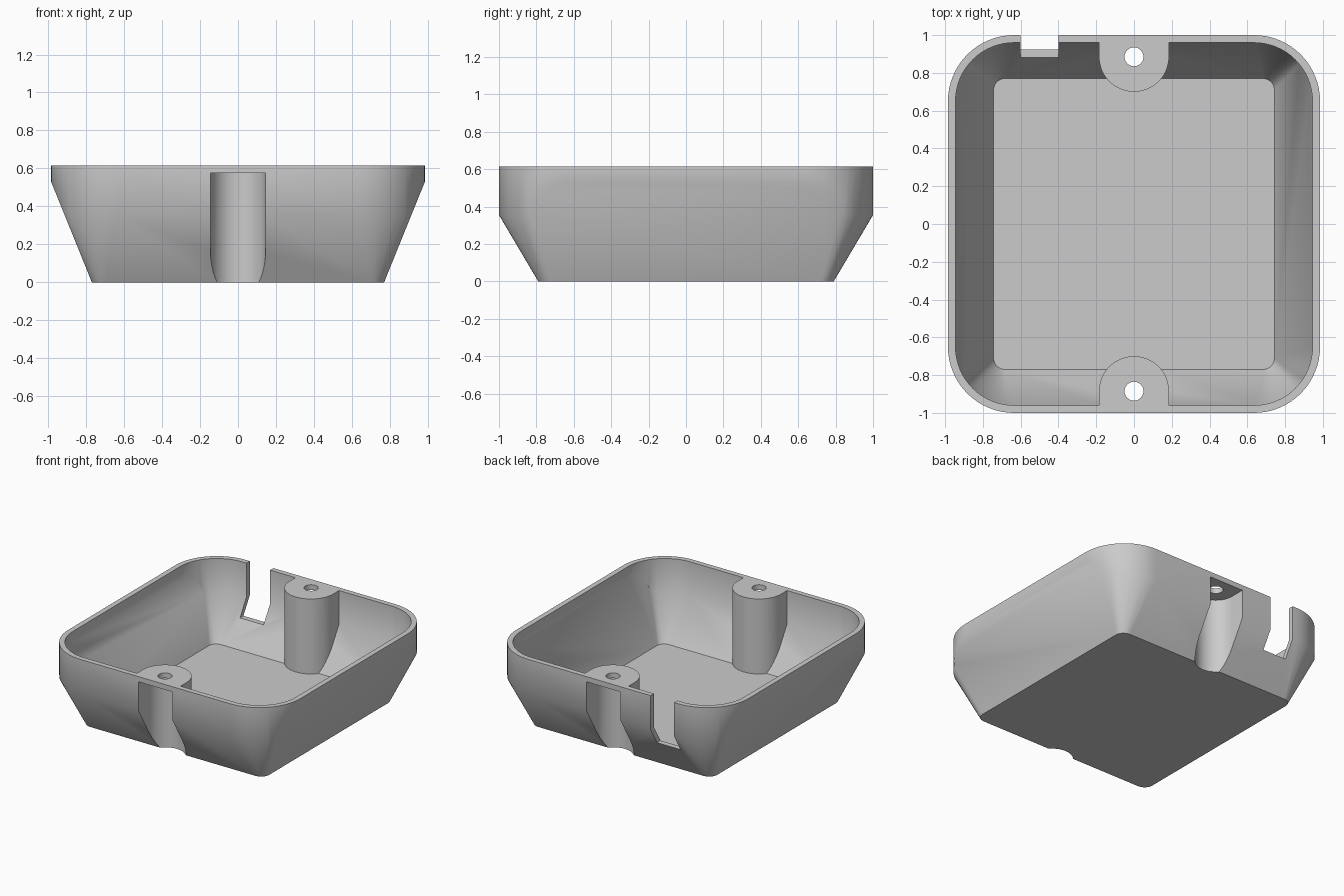
import bpy, bmesh, math

if "Cube" in bpy.data.objects:
    bpy.data.objects.remove(bpy.data.objects["Cube"], do_unlink=True)

TOP = 0.615      # rim height
WALL = 0.04      # wall and floor thickness
BOSS_Y = 0.885   # screw post centre
NOTHING_BELOW = -0.1

grey = bpy.data.materials.new("light_grey_plastic")
grey.use_nodes = True
COLOUR = (0.6, 0.6, 0.6, 1)
grey.diffuse_color = COLOUR
grey.node_tree.nodes["Principled BSDF"].inputs["Base Color"].default_value = COLOUR


def make_object(name, bm):
    bmesh.ops.recalc_face_normals(bm, faces=bm.faces)
    mesh = bpy.data.meshes.new(name)
    bm.to_mesh(mesh)
    bm.free()
    mesh.materials.append(grey)
    obj = bpy.data.objects.new(name, mesh)
    bpy.context.collection.objects.link(obj)
    return obj


def rounded_rect(hx, hy, r, steps=16):
    pts = []
    for quarter, (sx, sy) in enumerate([(1, 1), (-1, 1), (-1, -1), (1, -1)]):
        for i in range(steps + 1):
            a = (quarter + i / steps) * math.pi / 2
            pts.append((sx * (hx - r) + r * math.cos(a), sy * (hy - r) + r * math.sin(a)))
    return pts


def tub(name, foot, mouth, z0, z_front, z_side, z1):
    """Rounded block whose lower part tapers to a smaller foot."""
    bm = bmesh.new()
    for x, y in rounded_rect(*foot):
        bm.verts.new((x, y, z0))
    slope = (z_side - z0) / (mouth[0] - foot[0])
    for x, y in rounded_rect(*mouth):
        bm.verts.new((x, y, z1))
        bm.verts.new((x, y, max(z_front, z0 + (abs(x) - foot[0]) * slope)))
    hull = bmesh.ops.convex_hull(bm, input=bm.verts)
    loose = {g for g in hull["geom_interior"] + hull["geom_unused"]
             if isinstance(g, bmesh.types.BMVert)}
    bmesh.ops.delete(bm, geom=list(loose), context="VERTS")
    bmesh.ops.dissolve_limit(bm, angle_limit=0.004, verts=bm.verts, edges=bm.edges)
    return make_object(name, bm)


def prism(name, outline, z0, z1):
    bm = bmesh.new()
    base = bm.faces.new([bm.verts.new((x, y, z0)) for x, y in outline])
    up = bmesh.ops.extrude_face_region(bm, geom=[base])["geom"]
    bmesh.ops.translate(bm, vec=(0, 0, z1 - z0),
                        verts=[v for v in up if isinstance(v, bmesh.types.BMVert)])
    return make_object(name, bm)


def u_outline(r, side, steps=32):
    """Half circle facing the centre, with straight sides running outwards."""
    arc = [(r * math.cos(math.pi * i / steps),
            side * (BOSS_Y - r * math.sin(math.pi * i / steps))) for i in range(steps + 1)]
    return arc + [(-r, side * 1.2), (r, side * 1.2)]


def circle(r, y, steps=32):
    return [(r * math.cos(math.tau * i / steps), y + r * math.sin(math.tau * i / steps))
            for i in range(steps)]


def subtract(target, cutters):
    for cutter in cutters:
        mod = target.modifiers.new("cut", "BOOLEAN")
        mod.operation = "DIFFERENCE"
        mod.solver = "EXACT"
        mod.object = cutter
    bpy.context.view_layer.update()
    result = bpy.data.meshes.new_from_object(
        target.evaluated_get(bpy.context.evaluated_depsgraph_get()))
    target.modifiers.clear()
    target.data = result
    for cutter in cutters:
        bpy.data.objects.remove(cutter, do_unlink=True)


# Outer shell and the hollow inside it
case = tub("case_half", (0.77, 0.79, 0.07), (0.985, 1.0, 0.35), 0, 0.355, 0.53, TOP)
hollow = tub("hollow", (0.743, 0.77, 0.06), (0.945, 0.96, 0.31), WALL, 0.357, 0.537, 0.8)

# Screw posts stay solid where they are removed from the hollow
subtract(hollow, [prism("screw_post", u_outline(0.185, s), NOTHING_BELOW, 0.9) for s in (-1, 1)])

# Screw recesses open to the outside, screw holes and the cable notch
cutters = [hollow]
for s in (-1, 1):
    cutters.append(prism("screw_recess", u_outline(0.145, s), NOTHING_BELOW, TOP - WALL))
    cutters.append(prism("screw_hole", circle(0.05, s * BOSS_Y), 0.4, 0.9))
notch = [(-0.6, 0.83), (-0.4, 0.83), (-0.4, 1.2), (-0.6, 1.2)]
cutters.append(prism("cable_notch", notch, 0.225, 0.9))
subtract(case, cutters)

# Smooth corners, crisp rims
bpy.ops.object.select_all(action="DESELECT")
case.select_set(True)
bpy.context.view_layer.objects.active = case
bpy.ops.object.shade_smooth_by_angle(angle=math.radians(35))
